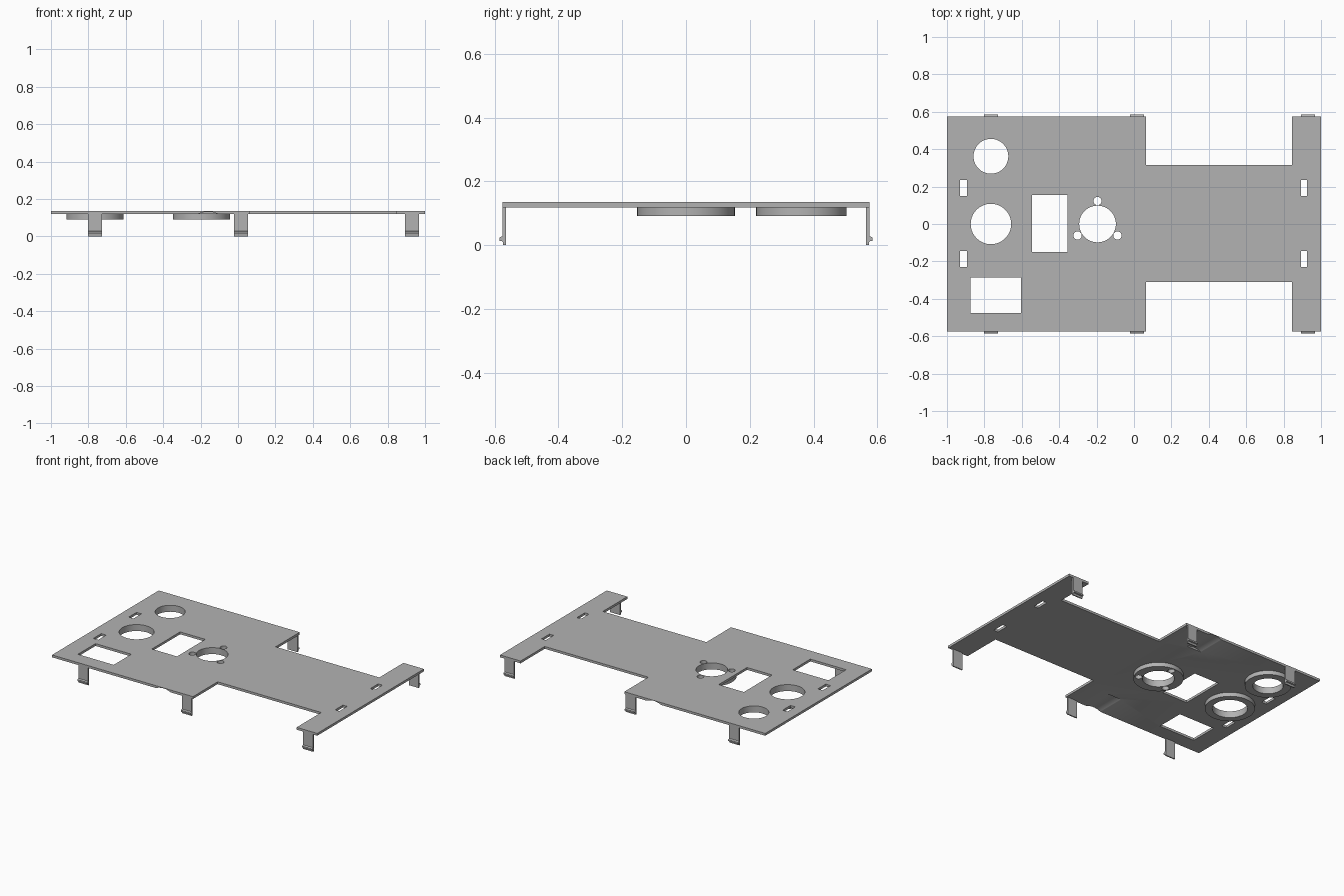
import bpy, bmesh, math
from mathutils import Matrix, Vector

if "Cube" in bpy.data.objects:
    bpy.data.objects.remove(bpy.data.objects["Cube"], do_unlink=True)

TOP, UNDER, RING_LOW = 0.135, 0.119, 0.091
HALF = 0.575

grey = bpy.data.materials.new("plain grey")
grey.use_nodes = True
grey.diffuse_color = (0.45, 0.45, 0.45, 1)
grey.node_tree.nodes["Principled BSDF"].inputs["Base Color"].default_value = (0.45, 0.45, 0.45, 1)


def finish(name, bm):
    bmesh.ops.recalc_face_normals(bm, faces=bm.faces)
    mesh = bpy.data.meshes.new(name)
    bm.to_mesh(mesh)
    bm.free()
    mesh.materials.append(grey)
    obj = bpy.data.objects.new(name, mesh)
    bpy.context.collection.objects.link(obj)
    return obj


def prism(name, points, move):
    """Flat outline extruded along the vector move."""
    bm = bmesh.new()
    face = bm.faces.new([bm.verts.new(p) for p in points])
    new = bmesh.ops.extrude_face_region(bm, geom=[face])["geom"]
    verts = [v for v in new if isinstance(v, bmesh.types.BMVert)]
    bmesh.ops.translate(bm, verts=verts, vec=move)
    return finish(name, bm)


def box(name, x0, x1, y0, y1, z0, z1):
    return prism(name, [(x0, y0, z0), (x1, y0, z0), (x1, y1, z0), (x0, y1, z0)], (0, 0, z1 - z0))


def disc(name, x, y, r, z0, z1, sides=64):
    ring = [(x + r * math.cos(math.tau * i / sides), y + r * math.sin(math.tau * i / sides), z0)
            for i in range(sides)]
    return prism(name, ring, (0, 0, z1 - z0))


def cut(target, cutters):
    """Subtract the cutters and bake the result."""
    for c in cutters:
        mod = target.modifiers.new("cut", "BOOLEAN")
        mod.operation, mod.solver, mod.object = "DIFFERENCE", "EXACT", c
    bpy.context.view_layer.update()
    graph = bpy.context.evaluated_depsgraph_get()
    mesh = bpy.data.meshes.new_from_object(target.evaluated_get(graph))
    target.modifiers.clear()
    target.data = mesh


def smooth(obj):
    bpy.ops.object.select_all(action="DESELECT")
    obj.select_set(True)
    bpy.context.view_layer.objects.active = obj
    bpy.ops.object.shade_smooth_by_angle(angle=math.radians(30))


# Panel outline: wide block, neck and cross bar
outline = [(-1, -HALF), (0.063, -HALF), (0.063, -0.31), (0.845, -0.31), (0.845, -HALF), (1, -HALF),
           (1, HALF), (0.845, HALF), (0.845, 0.315), (0.063, 0.315), (0.063, HALF), (-1, HALF)]
panel = prism("panel", [(x, y, UNDER) for x, y in outline], (0, 0, TOP - UNDER))

# Round openings: x, y, hole radius, collar radius
rounds = [("upper", -0.765, 0.362, 0.093, 0.142),
          ("middle", -0.765, 0, 0.108, 0.153),
          ("inner", -0.195, 0, 0.098, 0.153)]
round_cutters = {n: [disc(n + "_cutter", x, y, r, 0, 0.3)] for n, x, y, r, _ in rounds}
for i in range(3):
    a = math.radians(90 + 120 * i)
    round_cutters["inner"].append(
        disc("screw_cutter", -0.195 + 0.123 * math.cos(a), 0.123 * math.sin(a), 0.022, 0, 0.3, 32))

# Rectangular openings and slots
rects = [(-0.545, -0.355, -0.15, 0.155), (-0.875, -0.605, -0.475, -0.285)]
for x0, x1 in [(-0.93, -0.893), (0.893, 0.925)]:
    rects += [(x0, x1, 0.15, 0.235), (x0, x1, -0.23, -0.145)]
cutters = [box("opening_cutter", *r, 0, 0.3) for r in rects]
for group in round_cutters.values():
    cutters += group

# Shallow arched finger grooves under the long edges
for side in (-1, 1):
    arc = [(-0.16 + 0.123 * math.sin(t), side * 0.6, 0.009 + 0.123 * math.cos(t))
           for t in [math.radians(-40 + 5 * i) for i in range(17)]]
    cutters.append(prism("groove_cutter", arc, (0, -side * 0.22, 0)))
cut(panel, cutters)
smooth(panel)

# Collars below the round openings
for n, x, y, r, outer in rounds:
    collar = disc(n + "_collar", x, y, outer, RING_LOW, UNDER + 0.001)
    cut(collar, round_cutters[n])
    smooth(collar)

for group in [cutters]:
    for c in group:
        bpy.data.objects.remove(c, do_unlink=True)

# Clip legs with an outward catch near the foot
profile = [(0.565, 0), (0.573, 0), (0.575, 0.012), (0.585, 0.014), (0.585, 0.024),
           (0.575, 0.029), (0.575, 0.122), (0.565, 0.122)]
for where, x in [("right", -0.765), ("middle", 0.016), ("left", 0.93)]:
    for end, side in [("front", -1), ("back", 1)]:
        prism(f"{end}_{where}_clip", [(x - 0.037, side * y, z) for y, z in profile], (0.074, 0, 0))
